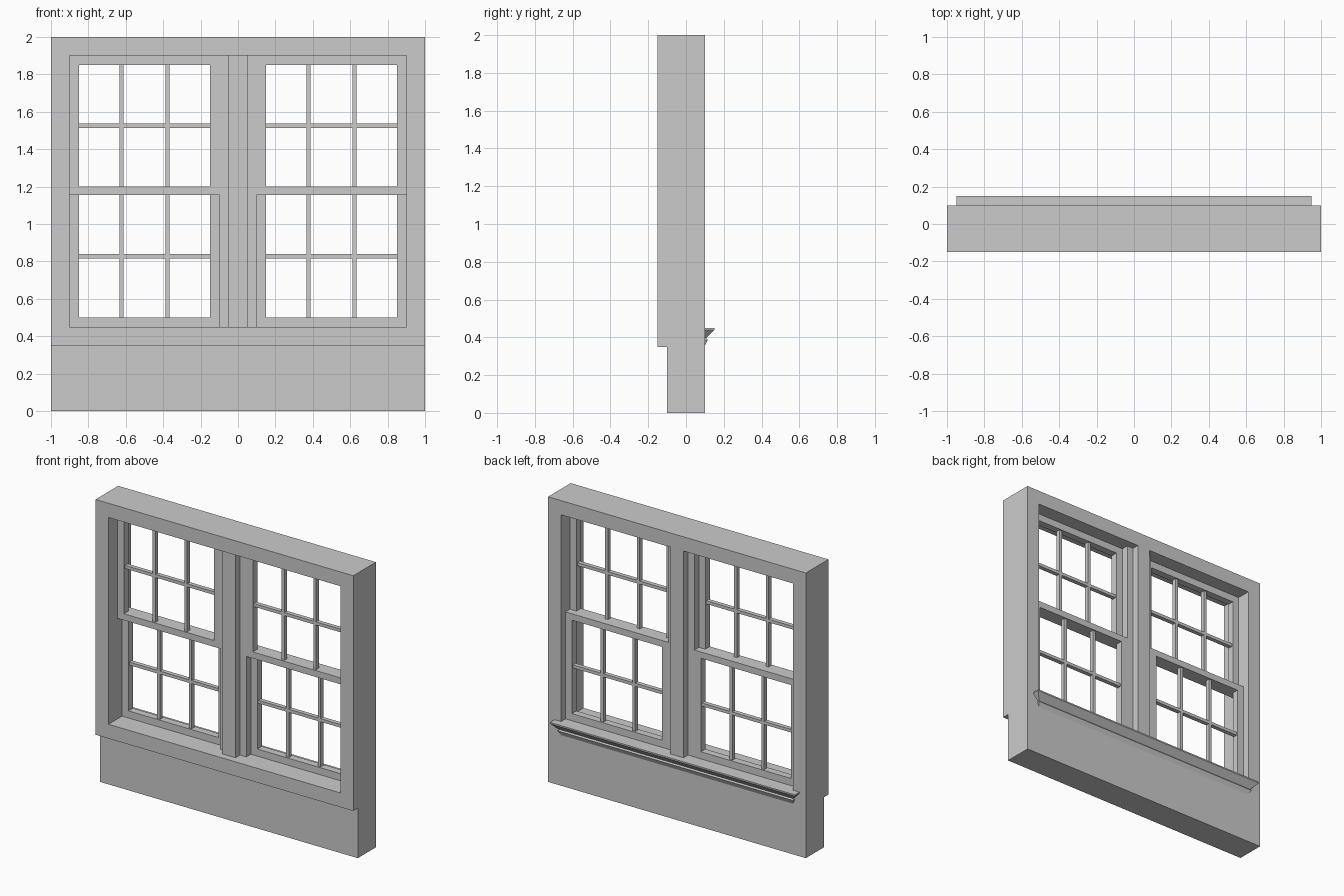
import bpy, bmesh

if "Cube" in bpy.data.objects:
    bpy.data.objects.remove(bpy.data.objects["Cube"])


def finish(name, bm):
    bmesh.ops.recalc_face_normals(bm, faces=bm.faces)
    me = bpy.data.meshes.new(name)
    bm.to_mesh(me)
    bm.free()
    ob = bpy.data.objects.new(name, me)
    bpy.context.collection.objects.link(ob)
    return ob


def add_box(bm, x0, x1, y0, y1, z0, z1):
    vs = bmesh.ops.create_cube(bm, size=1)["verts"]
    for v in vs:
        v.co = (x1 if v.co.x > 0 else x0, y1 if v.co.y > 0 else y0, z1 if v.co.z > 0 else z0)


def prism(name, pts, place, vec):
    """Extrude a closed 2D profile; place maps 2D to 3D."""
    bm = bmesh.new()
    face = bm.faces.new([bm.verts.new(place(a, b)) for a, b in pts])
    ext = bmesh.ops.extrude_face_region(bm, geom=[face])["geom"]
    bmesh.ops.translate(bm, vec=vec, verts=[g for g in ext if isinstance(g, bmesh.types.BMVert)])
    return finish(name, bm)


# Wall with a stepped-out exterior surround and one large opening
wall = prism("wall_surround",
             [(0.1, 0), (0.1, 2), (-0.15, 2), (-0.15, 0.35), (-0.1, 0.35), (-0.1, 0)],
             lambda y, z: (-1, y, z), (2, 0, 0))
bm = bmesh.new()
add_box(bm, -0.9, 0.9, -0.4, 0.4, 0.45, 1.9)
cutter = finish("opening_cutter", bm)
cutter.hide_render = True
mod = wall.modifiers.new("opening", "BOOLEAN")
mod.operation, mod.solver, mod.object = "DIFFERENCE", "EXACT", cutter
bpy.context.view_layer.objects.active = wall
bpy.ops.object.modifier_apply(modifier=mod.name)
bpy.data.objects.remove(cutter)

# Central mullion with a stepped, cross-shaped section
prism("centre_mullion",
      [(-0.05, -0.1), (0.05, -0.1), (0.05, -0.05), (0.1, -0.05), (0.1, 0.05), (0.05, 0.05),
       (0.05, 0.1), (-0.05, 0.1), (-0.05, 0.05), (-0.1, 0.05), (-0.1, -0.05), (-0.05, -0.05)],
      lambda x, y: (x, y, 0.45), (0, 0, 1.45))


def sash(name, cx, y, z0, z1):
    """Sash frame 0.8 wide, 0.05 deep, opening 0.7 wide, with glazing bars."""
    bm = bmesh.new()
    loops = []
    bot, top = (0.05, 0.045) if z0 < 1 else (0.045, 0.05)
    for yy in (y - 0.025, y + 0.025):
        for hw, a, b in ((0.4, z0, z1), (0.35, z0 + bot, z1 - top)):
            loops.append([bm.verts.new((cx + sx * hw, yy, z))
                          for sx, z in ((-1, a), (1, a), (1, b), (-1, b))])
    fo, fi, bo, bi = loops
    for p, q in ((fo, fi), (fi, bi), (bi, bo), (bo, fo)):
        for i in range(4):
            j = (i + 1) % 4
            bm.faces.new((p[i], p[j], q[j], q[i]))
    # Two upright bars and one cross bar
    lo, hi = z0 + bot, z1 - top
    for dx in (-0.123, 0.123):
        add_box(bm, cx + dx - 0.011, cx + dx + 0.011, y - 0.015, y + 0.015, lo, hi)
    mid = (lo + hi) / 2
    add_box(bm, cx - 0.35, cx + 0.35, y - 0.015, y + 0.015, mid - 0.011, mid + 0.011)
    finish(name, bm)


# Outer upper sashes and inner lower sashes
for side, cx in (("left", -0.5), ("right", 0.5)):
    sash(side + "_upper_sash", cx, -0.025, 1.155, 1.9)
    sash(side + "_lower_sash", cx, 0.025, 0.45, 1.2)

# Interior sill: moulding with mitred returns at both ends
bm = bmesh.new()
rings = []
for d, z in ((0.05, 0.45), (0.05, 0.44), (0.008, 0.396), (0.015, 0.387), (0, 0.355)):
    rings.append([bm.verts.new(p) for p in ((-0.9 - d, 0.1, z), (-0.9 - d, 0.1 + d, z),
                                            (0.9 + d, 0.1 + d, z), (0.9 + d, 0.1, z))])
for p, q in zip(rings, rings[1:]):
    for i in range(4):
        j = (i + 1) % 4
        bm.faces.new((p[i], p[j], q[j], q[i]))
bm.faces.new(rings[0])
bmesh.ops.remove_doubles(bm, verts=bm.verts, dist=1e-5)
finish("interior_sill", bm)
